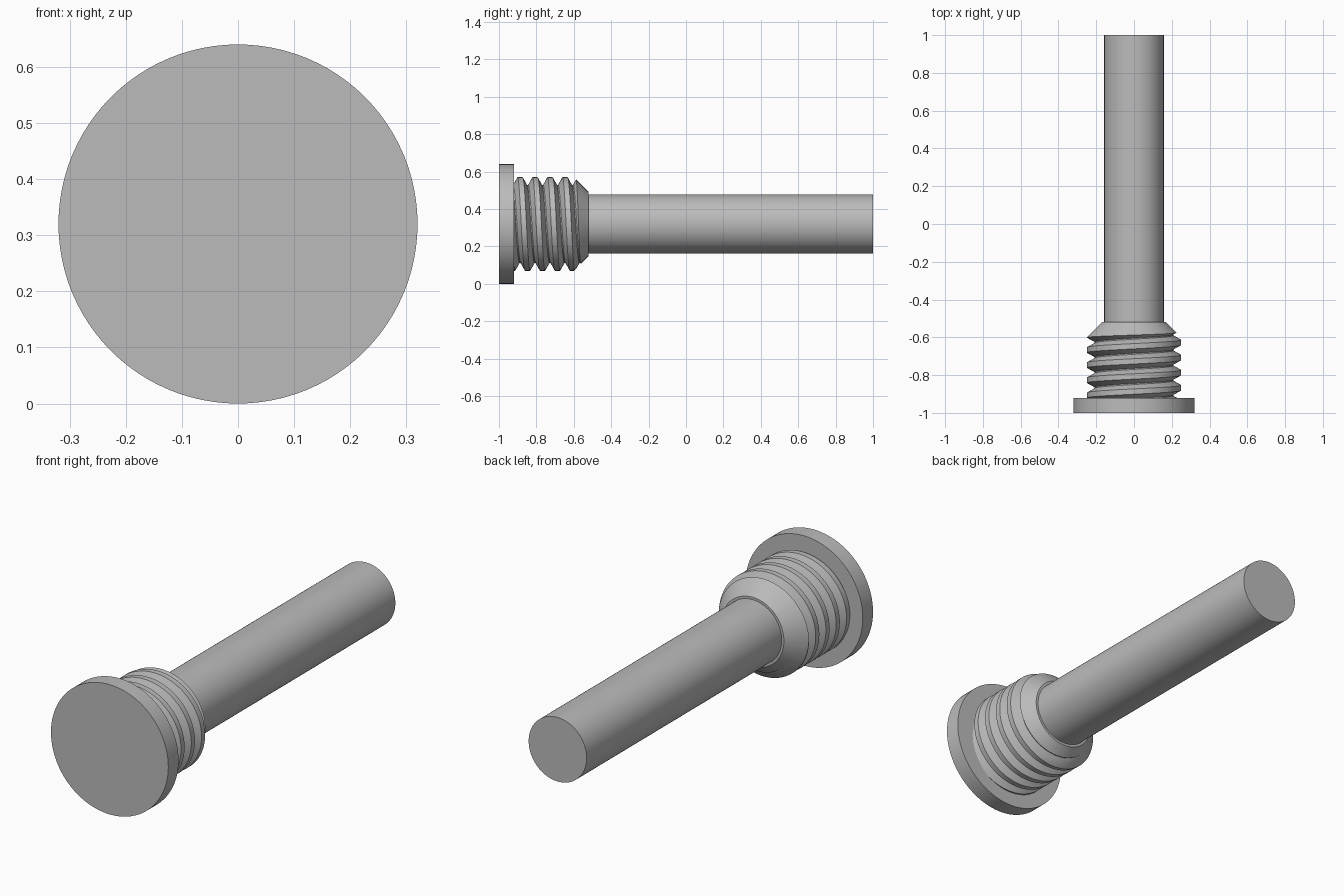
import bpy, bmesh
from math import pi, sin, cos

if "Cube" in bpy.data.objects:
    bpy.data.objects.remove(bpy.data.objects["Cube"], do_unlink=True)

AXIS_Z = 0.32
SIDES = 96

steel = bpy.data.materials.new("grey steel")
steel.use_nodes = True
steel.diffuse_color = (0.5, 0.5, 0.5, 1)
steel.node_tree.nodes["Principled BSDF"].inputs["Base Color"].default_value = (0.5, 0.5, 0.5, 1)


def point(radius, y, angle):
    return (radius * sin(angle), y, AXIS_Z + radius * cos(angle))


def finish(name, bm):
    bmesh.ops.recalc_face_normals(bm, faces=bm.faces)
    mesh = bpy.data.meshes.new(name)
    bm.to_mesh(mesh)
    bm.free()
    mesh.materials.append(steel)
    obj = bpy.data.objects.new(name, mesh)
    bpy.context.collection.objects.link(obj)
    return obj


def activate(obj):
    bpy.ops.object.select_all(action='DESELECT')
    obj.select_set(True)
    bpy.context.view_layer.objects.active = obj


def smooth(obj):
    activate(obj)
    bpy.ops.object.shade_smooth_by_angle(angle=pi / 8)


def lathe(name, profile):
    """Closed solid of revolution along y from (radius, y) pairs."""
    bm = bmesh.new()
    rings = [[bm.verts.new(point(r, y, 2 * pi * i / SIDES)) for i in range(SIDES)]
             for r, y in profile]
    for a, b in zip(rings, rings[1:]):
        for i in range(SIDES):
            j = (i + 1) % SIDES
            bm.faces.new((a[i], a[j], b[j], b[i]))
    bm.faces.new(rings[0])
    bm.faces.new(rings[-1])
    return finish(name, bm)


def helical_rod(name, start, pitch, turns, section):
    """Right-handed threaded rod; section is one turn of (radius, offset)."""
    bm = bmesh.new()
    step = len(section)
    cols = []
    for i in range(SIDES):
        turn = i / SIDES
        cols.append([bm.verts.new(point(r, start + pitch * (k + turn) + off, 2 * pi * turn))
                     for k in range(turns) for r, off in section])
    rows = turns * step
    for i in range(SIDES):
        # The last column joins the first one a full turn further on
        shift = step if i == SIDES - 1 else 0
        a, b = cols[i], cols[(i + 1) % SIDES]
        for m in range(rows - 1 - shift):
            bm.faces.new((a[m], a[m + 1], b[m + 1 + shift], b[m + shift]))
    # Close both ends with fans to the axis
    middle = start + pitch * turns / 2
    ends = [bm.verts.new((0, start + pitch * t, AXIS_Z)) for t in (0.5, turns + 0.5)]
    for e in [e for e in bm.edges if e.is_boundary]:
        bm.faces.new((*e.verts, ends[e.verts[0].co.y > middle]))
    return finish(name, bm)


# Flat round head and plain shaft
smooth(lathe("head", [(0.32, -1.0), (0.32, -0.92)]))
smooth(lathe("shaft", [(0.158, -0.93), (0.158, 1.0)]))

# Threaded collar, trimmed to a blank with a chamfered end
collar = helical_rod("threaded_collar", -1.127, 0.08, 10,
                     [(0.25, -0.014), (0.25, 0.014), (0.208, 0.037), (0.208, 0.043)])
blank = lathe("collar_blank", [(0.3, -0.921), (0.3, -0.65), (0.17, -0.52)])
blank.hide_render = True
trim = collar.modifiers.new("trim", 'BOOLEAN')
trim.operation = 'INTERSECT'
trim.solver = 'EXACT'
trim.object = blank
activate(collar)
bpy.ops.object.modifier_apply(modifier=trim.name)
bpy.data.objects.remove(blank, do_unlink=True)
smooth(collar)
